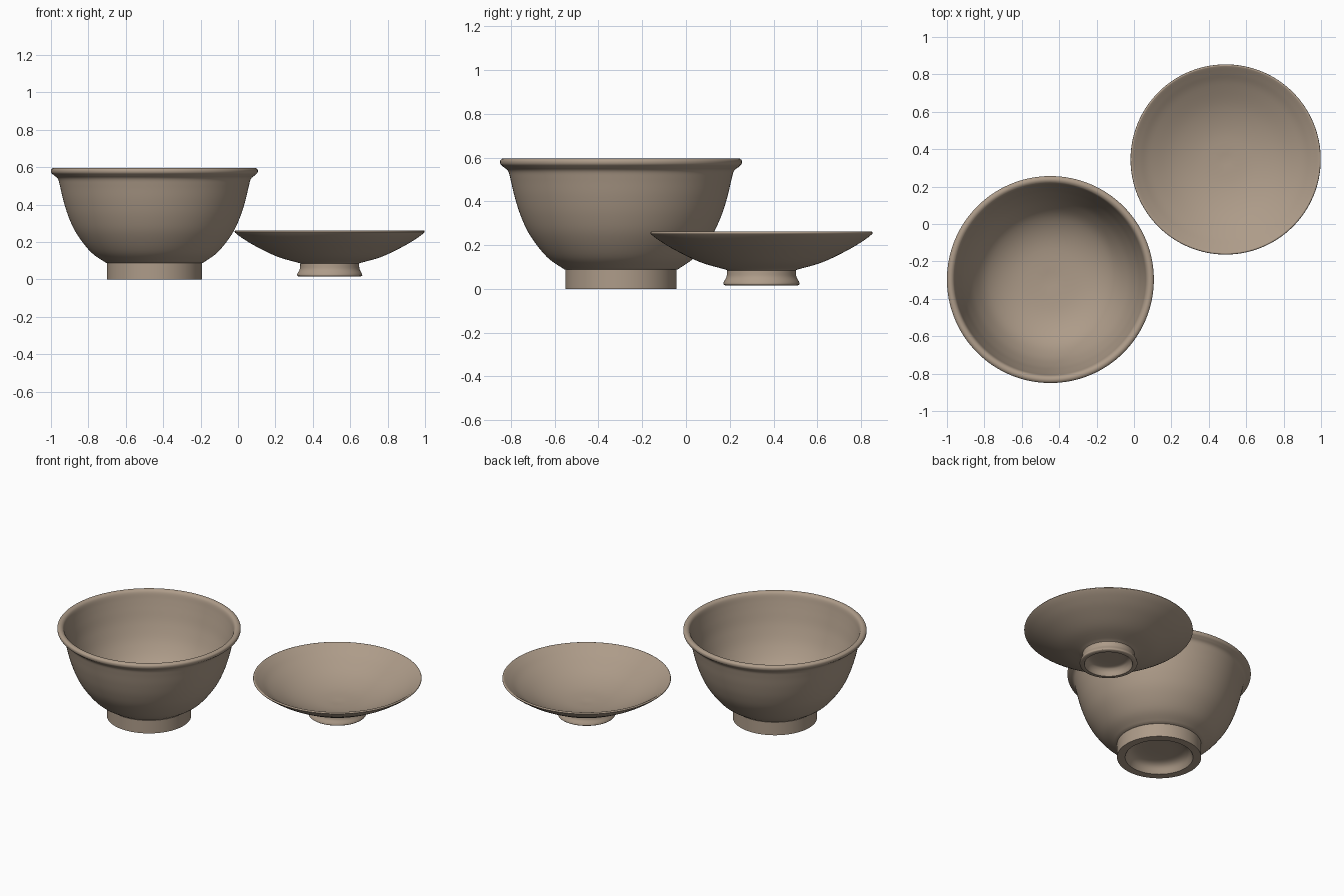
import bpy, bmesh, math
from mathutils import Vector

if "Cube" in bpy.data.objects:
    bpy.data.objects.remove(bpy.data.objects["Cube"])

clay = bpy.data.materials.new("warm_brown_clay")
clay.diffuse_color = (0.42, 0.33, 0.25, 1)
clay.use_nodes = True
clay.node_tree.nodes["Principled BSDF"].inputs["Base Color"].default_value = clay.diffuse_color


def curve(pts, n=5):
    """Smooth Catmull-Rom run through (radius, height) points."""
    p = [Vector(q) for q in pts]
    p = [2 * p[0] - p[1]] + p + [2 * p[-1] - p[-2]]
    out = []
    for i in range(1, len(p) - 2):
        a, b, c, d = p[i - 1:i + 3]
        for k in range(n):
            t = k / n
            out.append(0.5 * (2 * b + (c - a) * t + (2 * a - 5 * b + 4 * c - d) * t * t
                              + (3 * b - a - 3 * c + d) * t ** 3))
    return out + [p[-2]]


def lathe(name, runs, loc, seg=128):
    """Spin the joined runs about z; the profile starts and ends on the axis."""
    bm = bmesh.new()
    prof = [q for run in runs for q in run]
    vs = [bm.verts.new((max(r, 0), 0, z)) for r, z in prof]
    es = [bm.edges.new(e) for e in zip(vs, vs[1:])]
    bmesh.ops.spin(bm, geom=vs + es, cent=(0, 0, 0), axis=(0, 0, 1),
                   angle=math.tau, steps=seg)
    bmesh.ops.remove_doubles(bm, verts=bm.verts, dist=1e-5)
    bmesh.ops.recalc_face_normals(bm, faces=bm.faces)
    me = bpy.data.meshes.new(name)
    bm.to_mesh(me)
    bm.free()
    me.materials.append(clay)
    ob = bpy.data.objects.new(name, me)
    ob.location = loc
    bpy.context.collection.objects.link(ob)
    bpy.ops.object.select_all(action='DESELECT')
    ob.select_set(True)
    bpy.context.view_layer.objects.active = ob
    bpy.ops.object.shade_smooth_by_angle(angle=math.radians(35))


# Deep bowl: foot recess and ring, outer wall, rolled lip, inner wall
lathe("deep_bowl", [
    curve([(0, 0.065), (0.12, 0.062), (0.175, 0.045), (0.205, 0)]),
    [(0.254, 0), (0.254, 0.088)],
    curve([(0.258, 0.088), (0.338, 0.145), (0.413, 0.24), (0.457, 0.33),
           (0.486, 0.42), (0.505, 0.5), (0.516, 0.538), (0.536, 0.556),
           (0.551, 0.57), (0.552, 0.587), (0.54, 0.596), (0.525, 0.594),
           (0.513, 0.58), (0.503, 0.54), (0.487, 0.48), (0.46, 0.39),
           (0.41, 0.28), (0.33, 0.185), (0.2, 0.127), (0, 0.11)]),
], (-0.447, -0.297, 0))

# Shallow saucer: flared foot, dished wall, thin rim
lathe("shallow_saucer", [
    curve([(0, 0.066), (0.1, 0.064), (0.13, 0.05), (0.146, 0.016)]),
    curve([(0.166, 0.016), (0.174, 0.021), (0.172, 0.032), (0.16, 0.055),
           (0.157, 0.085)]),
    curve([(0.16, 0.087), (0.28, 0.122), (0.4, 0.18), (0.47, 0.223),
           (0.504, 0.249), (0.508, 0.257), (0.503, 0.262), (0.494, 0.259),
           (0.46, 0.237), (0.4, 0.199), (0.28, 0.142), (0.15, 0.108), (0, 0.097)]),
], (0.49, 0.345, 0))
